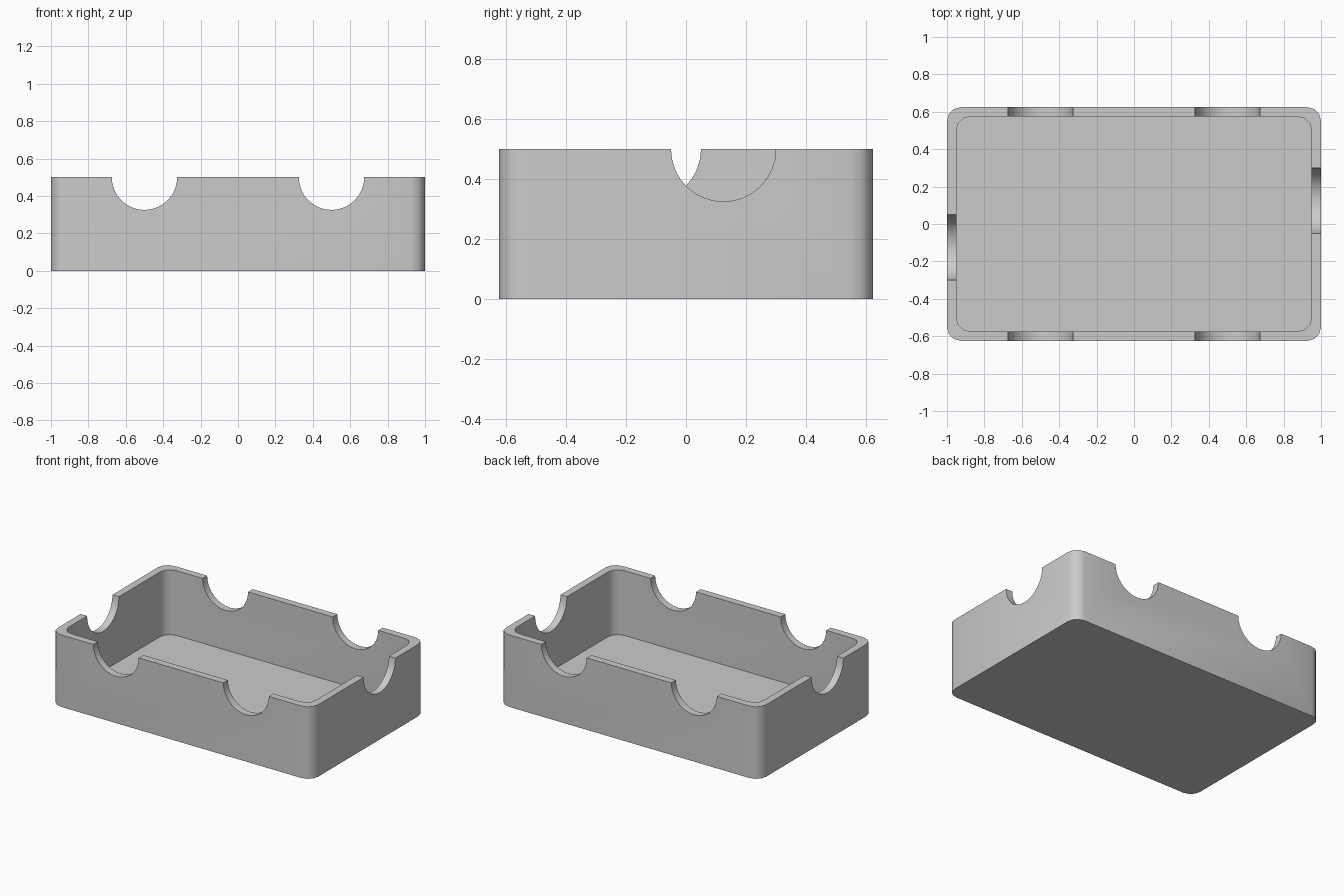
import bpy
import bmesh
from math import radians
from mathutils import Matrix

cube = bpy.data.objects.get("Cube")
if cube:
    bpy.data.objects.remove(cube, do_unlink=True)

LENGTH, WIDTH, HEIGHT = 2.0, 1.25, 0.5
WALL, CORNER, NOTCH = 0.05, 0.075, 0.175

grey = bpy.data.materials.new("plain grey")
grey.use_nodes = True
colour = (0.6, 0.6, 0.6, 1)
grey.diffuse_color = colour
grey.node_tree.nodes["Principled BSDF"].inputs["Base Color"].default_value = colour


def make_object(name, bm):
    mesh = bpy.data.meshes.new(name)
    bm.to_mesh(mesh)
    bm.free()
    mesh.materials.append(grey)
    obj = bpy.data.objects.new(name, mesh)
    bpy.context.collection.objects.link(obj)
    return obj


def rounded_block(name, length, width, bottom, top):
    """Block with rounded upright corners."""
    bm = bmesh.new()
    place = Matrix.Translation((0, 0, (bottom + top) / 2))
    size = Matrix.Diagonal((length, width, top - bottom, 1))
    bmesh.ops.create_cube(bm, size=1, matrix=place @ size)
    upright = [e for e in bm.edges
               if abs(e.verts[0].co.z - e.verts[1].co.z) > 0.1]
    bmesh.ops.bevel(bm, geom=upright, offset=CORNER, offset_type='OFFSET',
                    segments=3, profile=0.5, affect='EDGES')
    return make_object(name, bm)


def notch_cutter(name, x, y, axis):
    """Cylinder lying along the given axis on the rim."""
    bm = bmesh.new()
    turn = Matrix.Rotation(radians(90), 4, 'Y' if axis == 'X' else 'X')
    bmesh.ops.create_cone(bm, cap_ends=True, segments=32, radius1=NOTCH,
                          radius2=NOTCH, depth=0.2,
                          matrix=Matrix.Translation((x, y, HEIGHT)) @ turn)
    return make_object(name, bm)


# Open tray body
tray = rounded_block("tray", LENGTH, WIDTH, 0, HEIGHT)
cutters = [rounded_block("cavity_cutter", LENGTH - 2 * WALL,
                         WIDTH - 2 * WALL, WALL, HEIGHT + 0.2)]

# Two notches in each long wall, one offset notch in each end wall
for side in (-1, 1):
    for x in (-0.5, 0.5):
        cutters.append(notch_cutter("long_wall_cutter", x, side * WIDTH / 2, 'Y'))
    cutters.append(notch_cutter("end_wall_cutter", side * LENGTH / 2,
                                side * 0.125, 'X'))

# Cut the tray and drop the helpers
bpy.ops.object.select_all(action='DESELECT')
bpy.context.view_layer.objects.active = tray
tray.select_set(True)
for cutter in cutters:
    cutter.hide_render = True
    cut = tray.modifiers.new("cut", 'BOOLEAN')
    cut.operation = 'DIFFERENCE'
    cut.solver = 'EXACT'
    cut.object = cutter
    bpy.ops.object.modifier_apply(modifier=cut.name)
    bpy.data.objects.remove(cutter, do_unlink=True)

# Smooth the rounded corners and notches, keep the rims crisp
bpy.ops.object.shade_smooth_by_angle(angle=radians(35))
